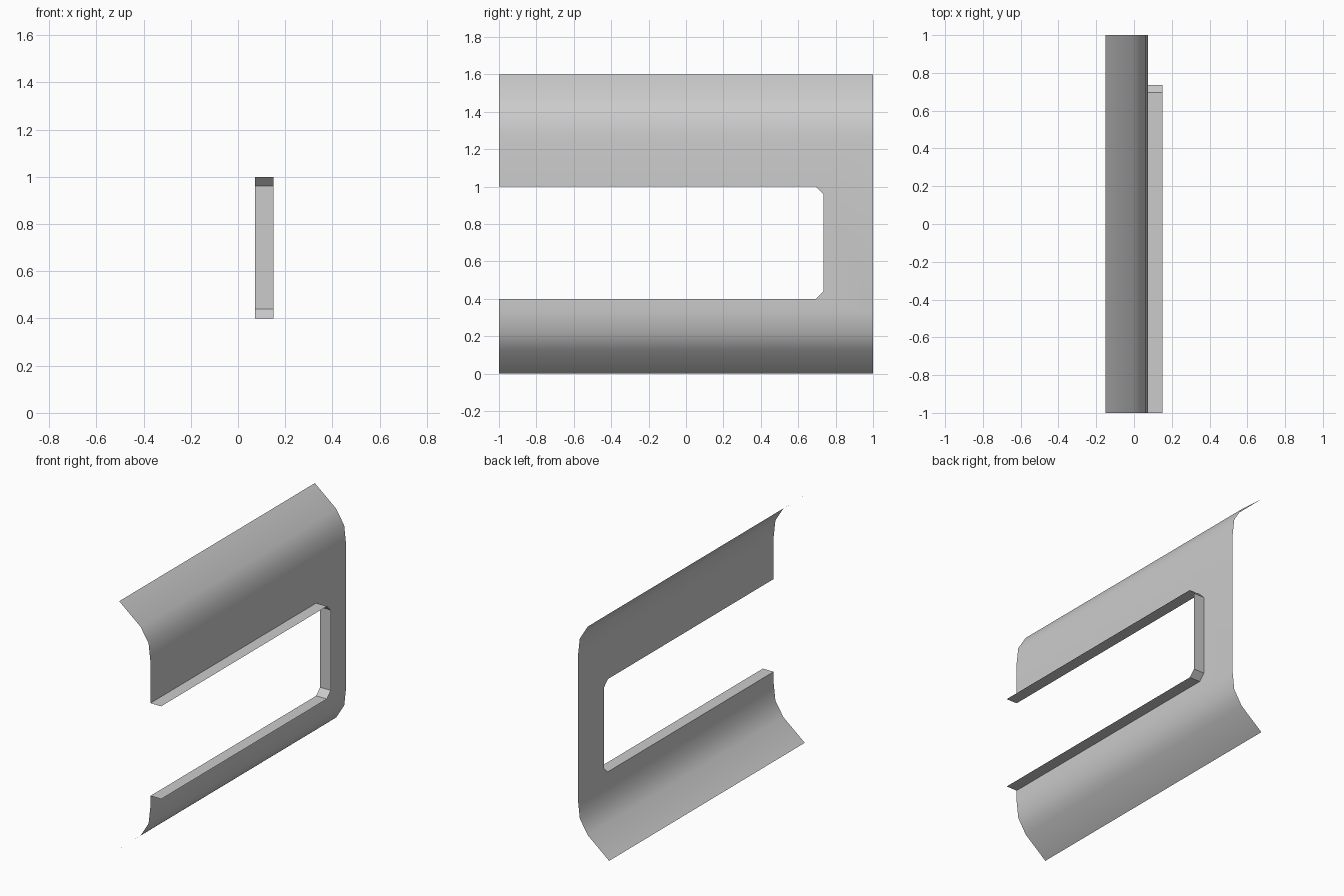
import bpy
import bmesh

cube = bpy.data.objects.get("Cube")
if cube:
    bpy.data.objects.remove(cube, do_unlink=True)

grey = bpy.data.materials.new("plain grey")
grey.use_nodes = True
grey.diffuse_color = (0.6, 0.6, 0.6, 1)
grey.node_tree.nodes["Principled BSDF"].inputs["Base Color"].default_value = (0.6, 0.6, 0.6, 1)

WALL, LIP, HEIGHT = 0.073, 0.15, 1.6
# Opening outline as (y, z), from the front top edge round to the front bottom edge
opening = [(-1, 1), (0.695, 1), (0.735, 0.96), (0.735, 0.44), (0.695, 0.4), (-1, 0.4)]
# Flared edge as (x, z), from the foot up to the flat wall
flare = [(-0.15, 0), (0.003, 0.125), (0.06, 0.217), (WALL, 0.33)]


def make_object(name, bm):
    bmesh.ops.remove_doubles(bm, verts=bm.verts, dist=0.0001)
    mesh = bpy.data.meshes.new(name)
    bm.to_mesh(mesh)
    bm.free()
    obj = bpy.data.objects.new(name, mesh)
    bpy.context.collection.objects.link(obj)
    mesh.materials.append(grey)
    bpy.ops.object.select_all(action="DESELECT")
    obj.select_set(True)
    bpy.context.view_layer.objects.active = obj
    bpy.ops.object.shade_smooth_by_angle(angle=0.55)
    return obj


def add_face(bm, points):
    bm.faces.new([bm.verts.new(p) for p in points])


# Curved panel: flared strips at the foot and, mirrored, at the top
bm = bmesh.new()
for (x0, z0), (x1, z1) in zip(flare, flare[1:]):
    add_face(bm, [(x0, -1, z0), (x0, 1, z0), (x1, 1, z1), (x1, -1, z1)])
    add_face(bm, [(x1, -1, HEIGHT - z1), (x1, 1, HEIGHT - z1),
                  (x0, 1, HEIGHT - z0), (x0, -1, HEIGHT - z0)])
# Flat C-shaped wall around the opening
low, high = flare[-1][1], HEIGHT - flare[-1][1]
outline = [(-1, low), (1, low), (1, high), (-1, high)] + opening
add_face(bm, [(WALL, y, z) for y, z in outline])
make_object("curved_panel", bm)

# Lip standing out around the opening
bm = bmesh.new()
for (y0, z0), (y1, z1) in zip(opening, opening[1:]):
    add_face(bm, [(WALL, y0, z0), (WALL, y1, z1), (LIP, y1, z1), (LIP, y0, z0)])
make_object("opening_lip", bm)
